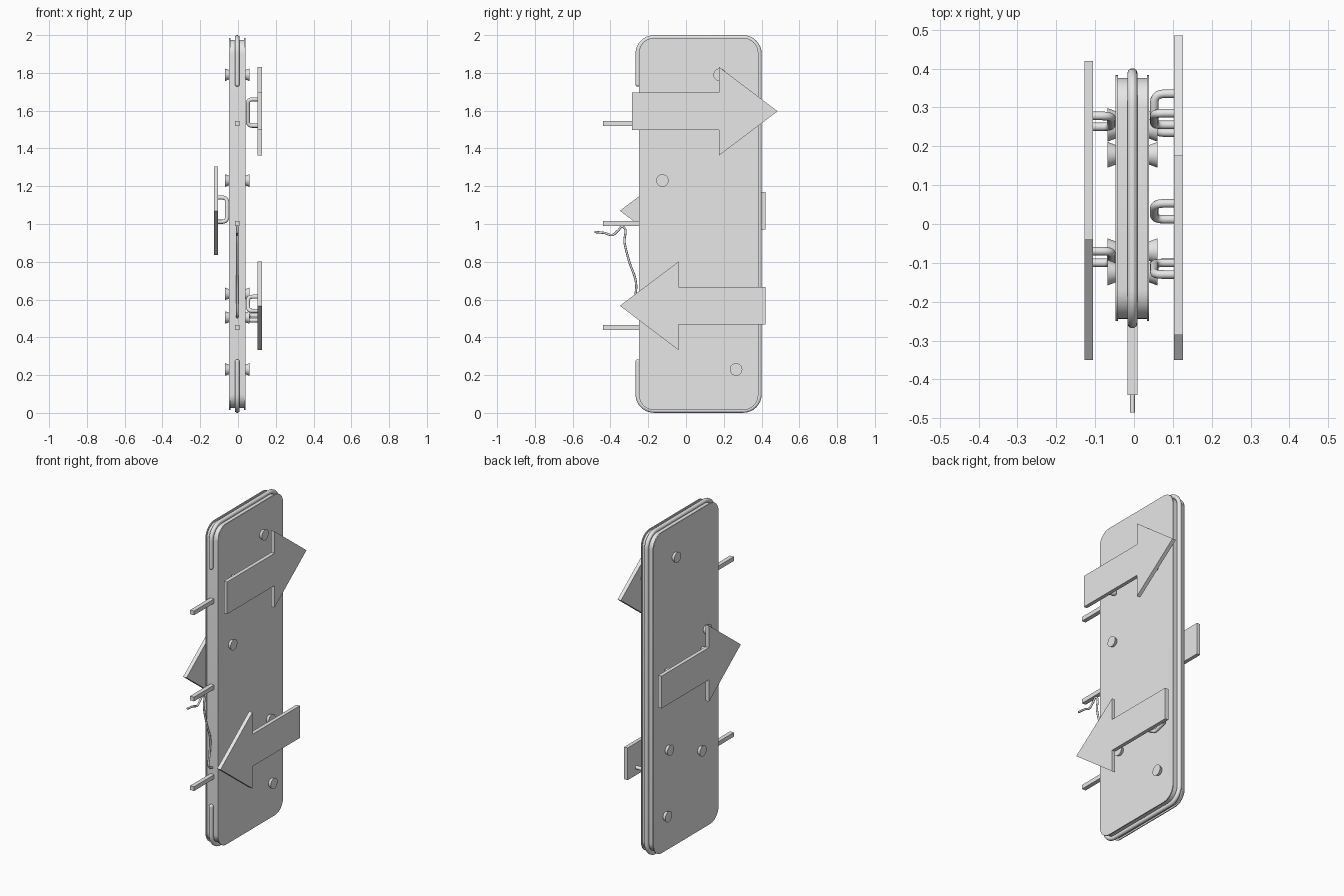
import bpy, bmesh, math
from mathutils import Vector

if "Cube" in bpy.data.objects:
    bpy.data.objects.remove(bpy.data.objects["Cube"])

grey = bpy.data.materials.new("light_grey")
grey.diffuse_color = (0.8, 0.8, 0.8, 1)
grey.use_nodes = True
grey.node_tree.nodes["Principled BSDF"].inputs["Base Color"].default_value = grey.diffuse_color
CX = -0.004  # middle of the panel thickness


def extrude_yz(name, pts, x0, x1):
    """Solid from a (y, z) outline between x0 and x1."""
    bm = bmesh.new()
    face = bm.faces.new([bm.verts.new((x0, y, z)) for y, z in pts])
    res = bmesh.ops.extrude_face_region(bm, geom=[face])
    verts = [g for g in res["geom"] if isinstance(g, bmesh.types.BMVert)]
    bmesh.ops.translate(bm, verts=verts, vec=(x1 - x0, 0, 0))
    bmesh.ops.recalc_face_normals(bm, faces=bm.faces)
    me = bpy.data.meshes.new(name)
    bm.to_mesh(me)
    bm.free()
    return add(name, me)


def add(name, data):
    ob = bpy.data.objects.new(name, data)
    data.materials.append(grey)
    bpy.context.collection.objects.link(ob)
    return ob


def smooth(ob, angle=35):
    bpy.ops.object.select_all(action='DESELECT')
    ob.select_set(True)
    bpy.context.view_layer.objects.active = ob
    bpy.ops.object.shade_smooth_by_angle(angle=math.radians(angle))


def rounded_rect(y0, y1, z0, z1, r, n=8):
    pts = []
    for cy, cz, a0 in ((y1 - r, z1 - r, 0), (y0 + r, z1 - r, 90),
                       (y0 + r, z0 + r, 180), (y1 - r, z0 + r, 270)):
        for i in range(n + 1):
            a = math.radians(a0 + 90 * i / n)
            pts.append((cy + r * math.cos(a), cz + r * math.sin(a)))
    return pts


def tube(name, pts, r, spline='POLY', res=3):
    cu = bpy.data.curves.new(name, 'CURVE')
    cu.dimensions = '3D'
    cu.bevel_depth = r
    cu.bevel_resolution = res
    cu.use_fill_caps = True
    sp = cu.splines.new(spline)
    if spline == 'BEZIER':
        sp.bezier_points.add(len(pts) - 1)
        for bp, p in zip(sp.bezier_points, pts):
            bp.co = p
            bp.handle_left_type = bp.handle_right_type = 'AUTO'
    else:
        sp.points.add(len(pts) - 1)
        for p, q in zip(sp.points, pts):
            p.co = (*q, 1)
    return add(name, cu)


def fillet(pts, r, n=5):
    """Round the inner corners of a polyline."""
    pts = [Vector(p) for p in pts]
    out = [pts[0]]
    for a, b, c in zip(pts, pts[1:], pts[2:]):
        p, q = b + (a - b).normalized() * r, b + (c - b).normalized() * r
        for i in range(n + 1):
            t = i / n
            out.append(p * (1 - t) ** 2 + b * 2 * t * (1 - t) + q * t * t)
    return out + [pts[-1]]


# Panel: core with two slightly larger face plates
smooth(extrude_yz("panel_core", rounded_rect(-0.244, 0.376, 0.025, 1.975, 0.075), -0.042, 0.034))
for side, x0, x1 in (("left", -0.047, -0.041), ("right", 0.033, 0.039)):
    smooth(extrude_yz(side + "_plate", rounded_rect(-0.249, 0.383, 0.015, 1.985, 0.08), x0, x1))

# Rim tube running round the edge, open on the front side
rim = rounded_rect(-0.255, 0.388, 0.013, 1.987, 0.085)
n = 9
path = [(-0.255, 0.27)] + rim[2 * n:] + rim[:2 * n] + [(-0.255, 1.74)]
tube("rim_tube", [(CX, y, z) for y, z in path], 0.013)
for z in (0.27, 1.74):
    bpy.ops.mesh.primitive_uv_sphere_add(segments=12, ring_count=8, radius=0.013,
                                         location=(CX, -0.255, z))
    cap = bpy.context.object
    cap.name = "rim_tube_end"
    cap.data.materials.append(grey)
    smooth(cap, 60)

# Arrow boards: (name, tip y, direction, centre z, x range)
for name, tip, d, z, x0, x1 in (("upper_arrow", 0.485, 1, 1.597, 0.103, 0.126),
                                ("lower_arrow", -0.35, -1, 0.567, 0.103, 0.126),
                                ("back_arrow", -0.35, -1, 1.07, -0.128, -0.105)):
    neck, tail = tip - 0.31 * d, tip - 0.77 * d
    extrude_yz(name, [(tail, z - 0.099), (neck, z - 0.099), (neck, z - 0.234), (tip, z),
                      (neck, z + 0.234), (neck, z + 0.099), (tail, z + 0.099)], x0, x1)

# U-shaped brackets holding the arrows: (side, y1, z1, y2, z2)
for s, y1, z1, y2, z2 in ((1, -0.13, 1.66, -0.1, 1.52), (1, 0.285, 1.66, 0.255, 1.52),
                          (1, 0.053, 0.615, 0.012, 0.54), (1, 0.335, 0.515, 0.235, 0.49),
                          (-1, 0.278, 1.14, 0.25, 1.012), (-1, -0.07, 1.14, -0.1, 1.012)):
    xa, xb = (0.106, 0.052) if s > 0 else (-0.108, -0.058)
    tube("arrow_bracket", fillet([(xa, y1, z1), (xb, y1, z1), (xb, y2, z2), (xa, y2, z2)], 0.025), 0.011)

# Flared round studs on both faces
for y, z in ((0.178, 1.79), (-0.125, 1.23), (0.245, 0.63), (-0.07, 0.505), (0.265, 0.23)):
    for s in (-1, 1):
        bpy.ops.mesh.primitive_cone_add(vertices=32, radius1=0.024, radius2=0.033, depth=0.024,
                                        location=(CX + s * 0.052, y, z),
                                        rotation=(0, s * math.pi / 2, 0))
        stud = bpy.context.object
        stud.name = "stud"
        stud.data.materials.append(grey)
        smooth(stud)

# Square mounting arms on the front edge
for z in (0.452, 1.003, 1.532):
    extrude_yz("mounting_arm", [(-0.44, z - 0.013), (-0.24, z - 0.013),
                                (-0.24, z + 0.013), (-0.44, z + 0.013)], CX - 0.013, CX + 0.013)

# Loose cable hanging on the middle arm
cable = [(-0.24, 0.505), (-0.275, 0.52), (-0.27, 0.6), (-0.265, 0.69), (-0.3, 0.8),
         (-0.325, 0.9), (-0.335, 0.985), (-0.36, 0.965), (-0.39, 0.942), (-0.43, 0.952), (-0.485, 0.958)]
tube("cable", [(CX, y, z) for y, z in cable], 0.006, 'BEZIER', 2)
